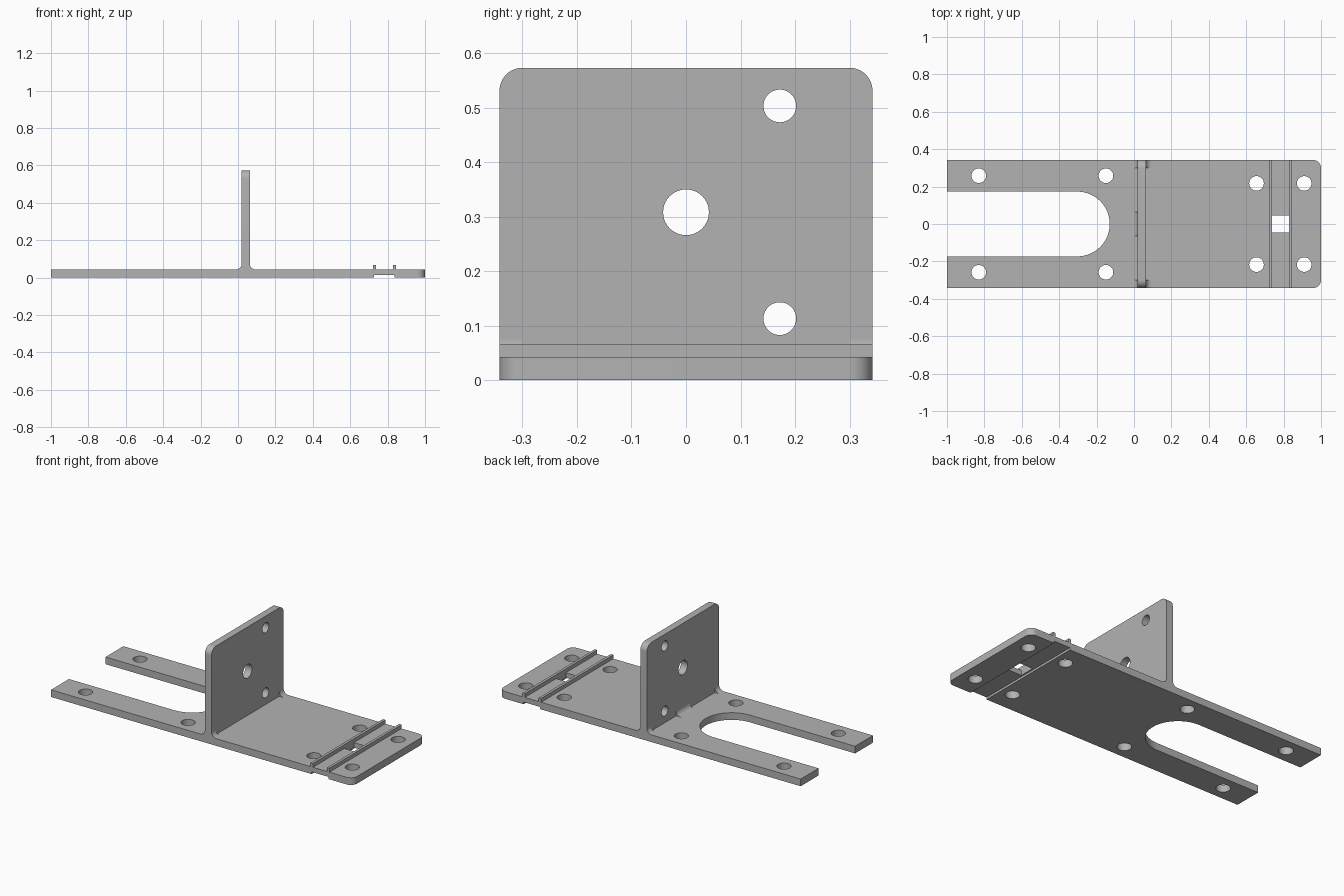
import bpy
import bmesh
from math import cos, sin, pi, radians
from mathutils import Matrix, Vector

cube = bpy.data.objects.get("Cube")
if cube:
    bpy.data.objects.remove(cube, do_unlink=True)

GREY = (0.45, 0.45, 0.45, 1)
metal = bpy.data.materials.new("plain grey")
metal.use_nodes = True
metal.diffuse_color = GREY
metal.node_tree.nodes["Principled BSDF"].inputs["Base Color"].default_value = GREY

HALF = 0.342      # half width of the bracket
THICK = 0.043     # sheet thickness
WALL_X = 0.02     # back face of the upright plate
TOP = 0.573

# Maps a flat outline (u, v, depth) onto each working plane
FLAT = Matrix.Identity(4)
UPRIGHT = Matrix(((0, 0, 1, 0), (1, 0, 0, 0), (0, 1, 0, 0), (0, 0, 0, 1)))
SIDE = Matrix(((1, 0, 0, 0), (0, 0, 1, 0), (0, 1, 0, 0), (0, 0, 0, 1)))


def arc(u, v, r, start, end, steps):
    angles = [radians(start + (end - start) * i / steps) for i in range(steps + 1)]
    return [(u + r * cos(a), v + r * sin(a)) for a in angles]


def rect(u0, u1, v0, v1):
    return [(u0, v0), (u1, v0), (u1, v1), (u0, v1)]


def circle(u, v, r):
    return arc(u, v, r, 0, 360, 40)[:-1]


def prism(name, outline, low, high, plane=FLAT):
    """Extrude an outline between two depths on a plane."""
    bm = bmesh.new()
    face = bm.faces.new([bm.verts.new((u, v, low)) for u, v in outline])
    grown = bmesh.ops.extrude_face_region(bm, geom=[face])["geom"]
    moved = [g for g in grown if isinstance(g, bmesh.types.BMVert)]
    bmesh.ops.translate(bm, verts=moved, vec=Vector((0, 0, high - low)))
    bm.transform(plane)
    bmesh.ops.recalc_face_normals(bm, faces=bm.faces)
    mesh = bpy.data.meshes.new(name)
    bm.to_mesh(mesh)
    bm.free()
    mesh.materials.append(metal)
    obj = bpy.data.objects.new(name, mesh)
    bpy.context.collection.objects.link(obj)
    return obj


def activate(obj):
    bpy.ops.object.select_all(action='DESELECT')
    obj.select_set(True)
    bpy.context.view_layer.objects.active = obj


def cut(obj, outline, low, high, plane=FLAT):
    """Remove a prism from an object."""
    cutter = prism("cutter", outline, low, high, plane)
    cutter.hide_render = True
    mod = obj.modifiers.new("cut", 'BOOLEAN')
    mod.operation = 'DIFFERENCE'
    mod.solver = 'EXACT'
    mod.object = cutter
    activate(obj)
    bpy.ops.object.modifier_apply(modifier=mod.name)
    bpy.data.objects.remove(cutter, do_unlink=True)


def smooth(obj):
    activate(obj)
    bpy.ops.object.shade_smooth_by_angle(angle=radians(30))


# Base plate: forked at one end, rounded corners at the other
R = 0.042
SLOT = 0.173
outline = [(-1, -HALF)]
outline += arc(1 - R, -HALF + R, R, -90, 0, 10)
outline += arc(1 - R, HALF - R, R, 0, 90, 10)
outline += [(-1, HALF), (-1, SLOT)]
outline += arc(-0.303, 0, SLOT, 90, -90, 40)
outline += [(-1, -SLOT)]
base = prism("base_plate", outline, 0, THICK)

# Mounting holes, rectangular window and underside groove
for x, y in ((-0.83, 0.258), (-0.15, 0.258), (0.655, 0.217), (0.91, 0.217)):
    for side in (-1, 1):
        cut(base, circle(x, side * y, 0.039), -0.1, 0.1)
cut(base, rect(0.737, 0.829, -0.046, 0.046), -0.1, 0.1)
cut(base, rect(0.728, 0.838, -0.5, 0.5), -0.1, 0.013)
smooth(base)

# Upright plate with rounded top corners
outline = [(-HALF, THICK), (HALF, THICK)]
outline += arc(HALF - R, TOP - R, R, 0, 90, 10)
outline += arc(-HALF + R, TOP - R, R, 90, 180, 10)
wall = prism("upright_plate", outline, WALL_X, WALL_X + THICK, UPRIGHT)
for y in (-0.172, 0.172):
    for z in (0.113, 0.503):
        cut(wall, circle(y, z, 0.03), -0.1, 0.2, UPRIGHT)
cut(wall, circle(0, 0.308, 0.042), -0.1, 0.2, UPRIGHT)
smooth(wall)

# Concave fillets strengthening the foot of the upright plate
F = 0.032


def fillet(name, x, direction, y0, y1):
    curve = arc(F, THICK + F, F, 180, 270, 10)
    points = [(0, THICK)] + curve
    smooth(prism(name, [(x + direction * u, v) for u, v in points], y0, y1, SIDE))


for label, y0, y1 in (("right", -HALF, -0.3), ("left", 0.3, HALF)):
    fillet("back_fillet_" + label, WALL_X, -1, y0, y1)
    fillet("front_fillet_" + label, WALL_X + THICK, 1, y0, y1)
fillet("back_fillet_middle", WALL_X, -1, -0.065, 0.065)

# Pair of thin ribs across the base
for label, x in (("inner", 0.729), ("outer", 0.837)):
    prism("rib_" + label, rect(x - 0.008, x + 0.008, -HALF, HALF), THICK, 0.066)
